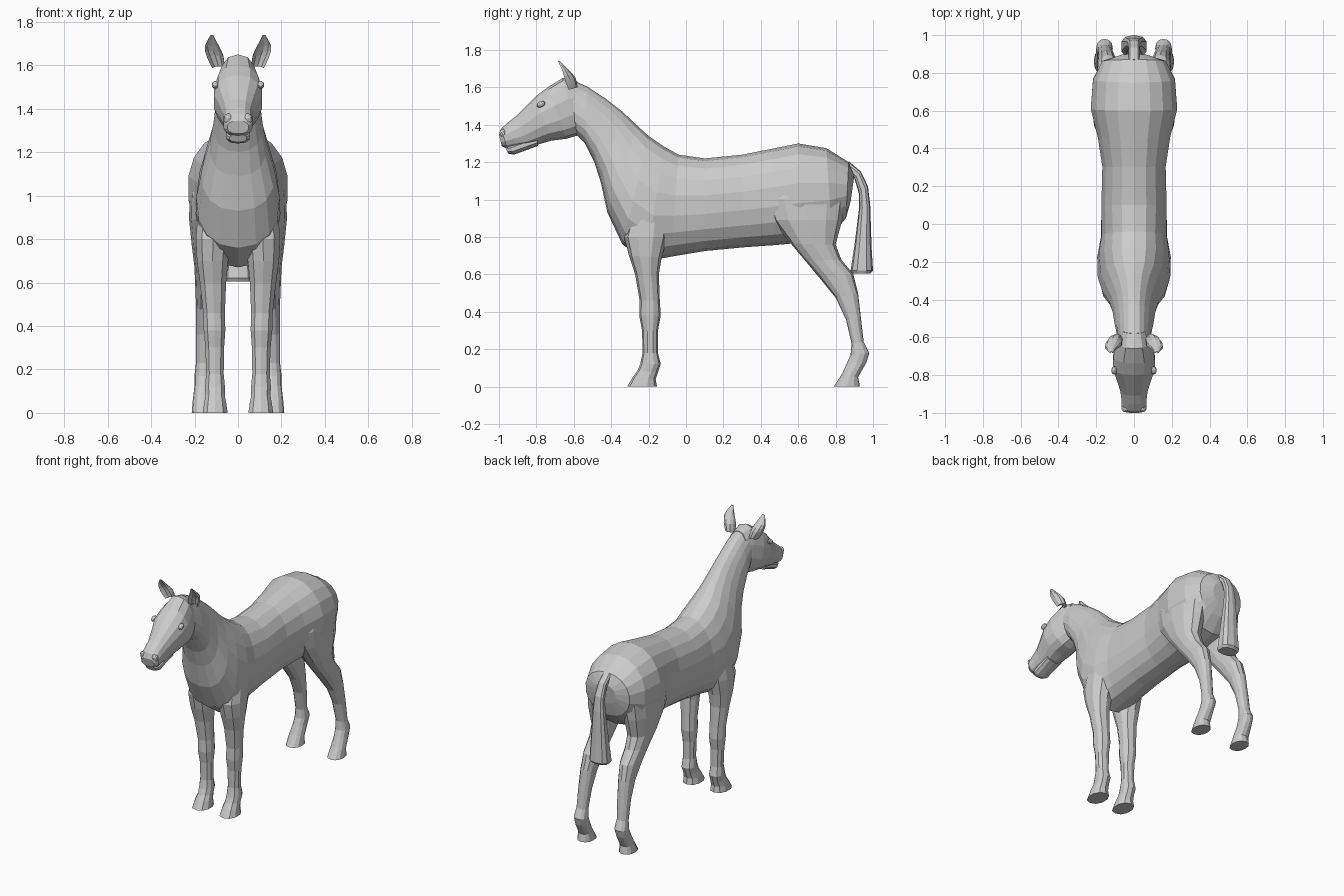
import bpy, bmesh, math
from mathutils import Vector


def spow(v, e):
    return math.copysign(abs(v) ** e, v)


def refine(rows, steps):
    """Catmull-Rom interpolation of the section rows."""
    out = []
    for i in range(len(rows) - 1):
        p = [rows[max(0, min(len(rows) - 1, i + k))] for k in (-1, 0, 1, 2)]
        for s in range(steps):
            t = s / steps
            out.append([0.5 * (2 * b + (c - a) * t + (2 * a - 5 * b + 4 * c - d) * t * t
                               + (3 * b - a - 3 * c + d) * t ** 3) for a, b, c, d in zip(*p)])
    return out + [list(rows[-1])]


def loft(name, rows, sides=16, steps=1, power=1.0, side=1, dent=False):
    """Skin sections: first edge (y, z), second edge (y, z), centre x, half width, taper."""
    bm = bmesh.new()
    rings = []
    for ay, az, by, bz, xc, w, taper in refine(rows, steps):
        ring = []
        for i in range(sides):
            t = 2 * math.pi * i / sides
            c, s = spow(math.cos(t), power), spow(math.sin(t), power)
            width = w * (1 - taper * c)
            if dent and c > 0.1:
                c = 0.6 - 1.1 * c
            ring.append(bm.verts.new((side * (xc + width * s),
                                      (ay + by) / 2 + (ay - by) / 2 * c,
                                      (az + bz) / 2 + (az - bz) / 2 * c)))
        rings.append(ring)
    for r0, r1 in zip(rings, rings[1:]):
        for i in range(sides):
            j = (i + 1) % sides
            bm.faces.new((r0[i], r0[j], r1[j], r1[i]))
    bm.faces.new(rings[0])
    bm.faces.new(rings[-1])
    bmesh.ops.recalc_face_normals(bm, faces=bm.faces)
    mesh = bpy.data.meshes.new(name)
    bm.to_mesh(mesh)
    bm.free()
    ob = bpy.data.objects.new(name, mesh)
    bpy.context.collection.objects.link(ob)
    return ob


def centred(rows, taper=0.0):
    return [(*r[:4], 0.0, r[4], taper if len(r) < 6 else r[5]) for r in rows]


def limb(rows):
    return [(*r, 0.0) for r in rows]


def ball(name, loc, size, rot=0.0):
    bpy.ops.mesh.primitive_uv_sphere_add(segments=10, ring_count=6, location=loc, rotation=(rot, 0, 0))
    ob = bpy.context.object
    ob.name = name
    ob.scale = size
    return ob


# Barrel, hindquarters, chest and neck
body = loft("body", centred([
    (0.90, 1.13, 0.88, 0.99, 0.08),
    (0.87, 1.20, 0.855, 0.90, 0.17),
    (0.75, 1.275, 0.78, 0.81, 0.22),
    (0.60, 1.30, 0.62, 0.77, 0.232),
    (0.45, 1.27, 0.48, 0.757, 0.195),
    (0.30, 1.24, 0.31, 0.745, 0.17),
    (0.10, 1.22, 0.10, 0.725, 0.175),
    (-0.04, 1.24, -0.08, 0.695, 0.175, 0.05),
    (-0.12, 1.285, -0.21, 0.67, 0.193, 0.12),
    (-0.20, 1.34, -0.34, 0.76, 0.187, 0.2),
    (-0.26, 1.395, -0.42, 0.93, 0.16, 0.3),
    (-0.34, 1.47, -0.455, 1.09, 0.125, 0.3),
    (-0.43, 1.54, -0.49, 1.20, 0.108, 0.3),
    (-0.53, 1.605, -0.54, 1.30, 0.098, 0.25),
    (-0.61, 1.64, -0.60, 1.36, 0.085, 0.1)]), sides=18, power=0.92)

# Head and lower lip
head = loft("head", centred([
    (-0.58, 1.63, -0.53, 1.39, 0.07),
    (-0.66, 1.65, -0.57, 1.345, 0.09),
    (-0.74, 1.60, -0.64, 1.325, 0.112),
    (-0.80, 1.555, -0.72, 1.315, 0.113),
    (-0.86, 1.495, -0.79, 1.295, 0.09),
    (-0.91, 1.445, -0.85, 1.28, 0.073),
    (-0.955, 1.41, -0.905, 1.278, 0.067),
    (-0.988, 1.38, -0.955, 1.272, 0.068),
    (-1.00, 1.345, -0.985, 1.285, 0.05)]), sides=14, power=0.85)
lip = loft("lower_lip", centred([
    (-0.80, 1.34, -0.79, 1.288, 0.06),
    (-0.87, 1.32, -0.86, 1.262, 0.055),
    (-0.94, 1.295, -0.92, 1.24, 0.055),
    (-0.968, 1.282, -0.95, 1.246, 0.04)]), sides=10, power=0.85)

# Legs with hooves: front edge, back edge, centre x, half width
front_leg = limb([
    (-0.29, 0.95, -0.10, 0.95, 0.11, 0.075),
    (-0.33, 0.80, -0.10, 0.80, 0.115, 0.083),
    (-0.305, 0.70, -0.13, 0.69, 0.117, 0.075),
    (-0.272, 0.60, -0.145, 0.60, 0.115, 0.063),
    (-0.248, 0.46, -0.14, 0.46, 0.11, 0.052),
    (-0.25, 0.38, -0.135, 0.38, 0.108, 0.052),
    (-0.235, 0.30, -0.15, 0.30, 0.107, 0.045),
    (-0.232, 0.18, -0.15, 0.18, 0.106, 0.042),
    (-0.245, 0.12, -0.135, 0.12, 0.106, 0.048),
    (-0.26, 0.085, -0.15, 0.075, 0.105, 0.046),
    (-0.285, 0.05, -0.162, 0.04, 0.105, 0.053),
    (-0.315, 0.0, -0.155, 0.0, 0.105, 0.06)])
hind_leg = limb([
    (0.48, 1.12, 0.82, 1.12, 0.12, 0.085),
    (0.42, 1.00, 0.855, 1.02, 0.13, 0.093),
    (0.46, 0.89, 0.835, 0.89, 0.137, 0.088),
    (0.56, 0.765, 0.80, 0.76, 0.138, 0.074),
    (0.64, 0.67, 0.83, 0.68, 0.138, 0.063),
    (0.715, 0.58, 0.895, 0.60, 0.14, 0.057),
    (0.80, 0.475, 0.92, 0.50, 0.145, 0.048),
    (0.855, 0.36, 0.935, 0.37, 0.15, 0.043),
    (0.885, 0.23, 0.95, 0.24, 0.155, 0.038),
    (0.88, 0.17, 0.98, 0.18, 0.156, 0.044),
    (0.86, 0.125, 0.965, 0.13, 0.158, 0.042),
    (0.835, 0.07, 0.92, 0.05, 0.16, 0.048),
    (0.79, 0.0, 0.93, 0.0, 0.16, 0.053)])
parts = [head, lip]
for side in (1, -1):
    parts.append(loft("front_leg", front_leg, sides=10, power=0.9, side=side))
    parts.append(loft("hind_leg", hind_leg, sides=12, power=0.9, side=side))

# Weld head and legs into one skin
for part in parts:
    mod = body.modifiers.new("weld", 'BOOLEAN')
    mod.operation, mod.solver, mod.object = 'UNION', 'EXACT', part
bpy.context.view_layer.update()
skin = bpy.data.meshes.new_from_object(body.evaluated_get(bpy.context.evaluated_depsgraph_get()))
body.modifiers.clear()
body.data = skin
for part in parts:
    bpy.data.objects.remove(part)

# Ears, eyes and nostrils
ear = limb([
    (-0.655, 1.58, -0.58, 1.60, 0.09, 0.03),
    (-0.68, 1.63, -0.59, 1.65, 0.105, 0.04),
    (-0.68, 1.685, -0.625, 1.69, 0.12, 0.034),
    (-0.69, 1.74, -0.675, 1.74, 0.12, 0.006)])
for side in (1, -1):
    loft("ear", ear, sides=10, steps=2, side=side, dent=True)
    ball("eye", (side * 0.105, -0.775, 1.51), (0.016, 0.024, 0.016), 0.5)
    ball("nostril", (side * 0.045, -0.975, 1.35), (0.022, 0.02, 0.03), 0.4)

# Tail
loft("tail", centred([
    (0.85, 1.15, 0.87, 1.205, 0.03),
    (0.90, 1.115, 0.935, 1.15, 0.03),
    (0.925, 1.03, 0.973, 1.07, 0.034),
    (0.925, 0.95, 0.985, 0.97, 0.042),
    (0.90, 0.75, 0.992, 0.75, 0.06),
    (0.88, 0.62, 1.0, 0.62, 0.07),
    (0.89, 0.605, 0.985, 0.605, 0.062)]), sides=10, power=0.75)
